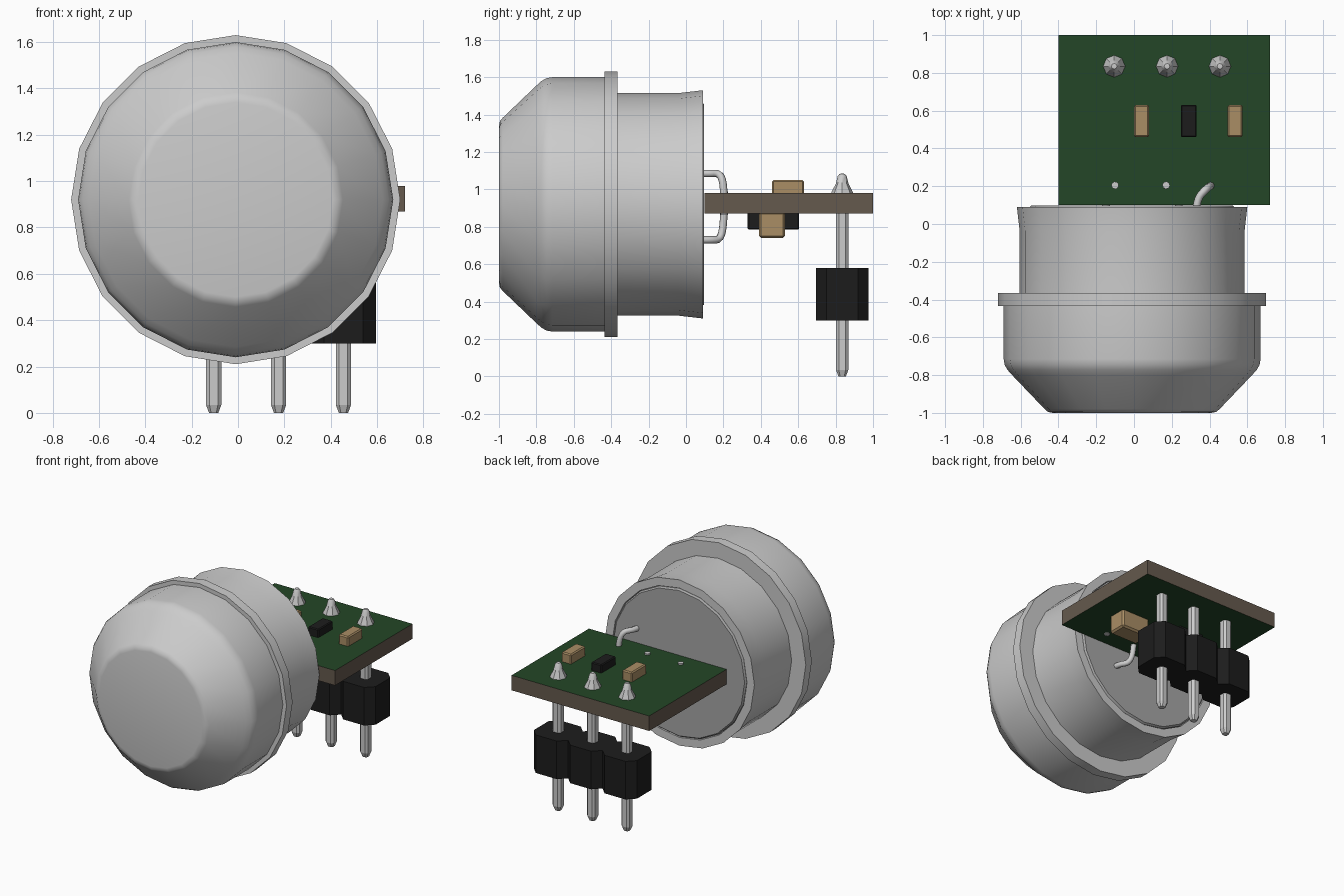
import bpy, bmesh, math
from mathutils import Vector, Matrix

if "Cube" in bpy.data.objects:
    bpy.data.objects.remove(bpy.data.objects["Cube"])


def material(name, rgb):
    m = bpy.data.materials.new(name)
    m.diffuse_color = (*rgb, 1)
    m.use_nodes = True
    m.node_tree.nodes["Principled BSDF"].inputs["Base Color"].default_value = m.diffuse_color
    return m


GREEN = material("board green", (0.017, 0.062, 0.02))
BROWN = material("board edge", (0.13, 0.10, 0.075))
BLACK = material("black plastic", (0.012, 0.012, 0.012))
TAN = material("ceramic tan", (0.40, 0.27, 0.13))
DARK = material("dark metal", (0.38, 0.38, 0.38))


def finish(name, bm, mat=None, smooth=None):
    bmesh.ops.recalc_face_normals(bm, faces=bm.faces)
    me = bpy.data.meshes.new(name)
    bm.to_mesh(me)
    bm.free()
    ob = bpy.data.objects.new(name, me)
    bpy.context.collection.objects.link(ob)
    if mat:
        me.materials.append(mat)
    if smooth:
        bpy.ops.object.select_all(action='DESELECT')
        ob.select_set(True)
        bpy.context.view_layer.objects.active = ob
        bpy.ops.object.shade_smooth_by_angle(angle=math.radians(smooth))
    return ob


def box(name, x, y, z, mat=None, bevel=0.0):
    bm = bmesh.new()
    lo, hi = Vector((x[0], y[0], z[0])), Vector((x[1], y[1], z[1]))
    bmesh.ops.create_cube(bm, size=1, matrix=Matrix.Translation((lo + hi) / 2)
                          @ Matrix.Diagonal((*(hi - lo), 1)))
    if bevel:
        bmesh.ops.bevel(bm, geom=bm.edges[:], offset=bevel, segments=1, affect='EDGES')
    return finish(name, bm, mat)


def lathe(name, profile, sides, origin, along_y=False, mat=None, smooth=30):
    """Spin (radius, height) points round z, or round y when along_y is set."""
    bm = bmesh.new()
    vs = [bm.verts.new((r, 0, h)) for r, h in profile]
    edges = [bm.edges.new(p) for p in zip(vs, vs[1:])]
    bmesh.ops.spin(bm, geom=vs + edges, axis=(0, 0, 1), cent=(0, 0, 0),
                   angle=math.tau, steps=sides)
    bmesh.ops.remove_doubles(bm, verts=bm.verts, dist=1e-4)
    rot = Matrix.Rotation(-math.pi / 2, 4, 'X') if along_y else Matrix()
    bm.transform(Matrix.Translation(origin) @ rot)
    return finish(name, bm, mat, smooth)


def prism(name, outline, z0, z1, mat=None):
    bm = bmesh.new()
    f = bm.faces.new([bm.verts.new((x, y, z0)) for x, y in outline])
    top = bmesh.ops.extrude_face_region(bm, geom=[f])["geom"]
    bmesh.ops.translate(bm, vec=(0, 0, z1 - z0),
                        verts=[v for v in top if isinstance(v, bmesh.types.BMVert)])
    return finish(name, bm, mat)


def wire(name, points, radius=0.02):
    cu = bpy.data.curves.new(name, 'CURVE')
    cu.dimensions = '3D'
    cu.bevel_depth, cu.bevel_resolution = radius, 2
    cu.use_fill_caps = True
    sp = cu.splines.new('NURBS')
    sp.points.add(len(points) - 1)
    for p, co in zip(sp.points, points):
        p.co = (*co, 1)
    sp.use_endpoint_u = True
    sp.order_u, sp.resolution_u = 3, 4
    ob = bpy.data.objects.new(name, cu)
    bpy.context.collection.objects.link(ob)


# Metal can: rounded nose, flange, flared rear sleeve
can_axis = (-0.01, 0, 0.92)
lathe("sensor_can", [(0, -1), (0.42, -1), (0.445, -0.995), (0.463, -0.98),
                     (0.635, -0.80), (0.66, -0.772), (0.675, -0.745), (0.68, -0.715),
                     (0.68, -0.435), (0.71, -0.435), (0.71, -0.365), (0.595, -0.365),
                     (0.595, -0.04), (0.61, 0.09), (0.55, 0.09), (0.545, 0.05)],
      20, can_axis, True)
lathe("can_base_plate", [(0, 0.04), (0.545, 0.04), (0.545, 0.085), (0.535, 0.097), (0, 0.097)],
      20, can_axis, True, DARK)

# Circuit board: green faces with brown edges
board = box("circuit_board", (-0.40, 0.72), (0.10, 1.0), (0.87, 0.98), GREEN)
board.data.materials.append(BROWN)
for face in board.data.polygons:
    face.material_index = int(abs(face.normal.z) < 0.5)

# Surface components, above and below the board
for i, x in enumerate((0.04, 0.535)):
    box(f"top_capacitor_{i}", (x - 0.04, x + 0.04), (0.46, 0.63), (0.97, 1.05), TAN, 0.008)
box("top_resistor", (0.248, 0.332), (0.46, 0.63), (0.97, 1.04), BLACK, 0.006)
box("bottom_capacitor", (0.31, 0.54), (0.39, 0.53), (0.74, 0.88), TAN, 0.012)
box("bottom_chip", (-0.10, 0.10), (0.33, 0.605), (0.785, 0.88), BLACK, 0.006)

# Pin header housing: three chamfered cells in one block
pin_x, pin_y = (-0.105, 0.175, 0.455), 0.835
front = []
for x in pin_x:
    front += [(x - 0.14, -0.085), (x - 0.085, -0.14), (x + 0.085, -0.14)]
front.append((pin_x[-1] + 0.14, -0.085))
outline = [(x, pin_y + d) for x, d in front] + [(x, pin_y - d) for x, d in reversed(front)]
prism("header_housing", outline, 0.30, 0.58, BLACK)

# Header pins with tapered tips, and solder joints on the board
for i, x in enumerate(pin_x):
    bm = bmesh.new()
    rings = []
    for z, h in ((0, 0.02), (0.035, 0.033), (1.0, 0.033)):
        c = h * 0.55
        rings.append([bm.verts.new((x + a, pin_y + b, z)) for a, b in
                      ((h, -c), (h, c), (c, h), (-c, h), (-h, c), (-h, -c), (-c, -h), (c, -h))])
    for a, b in zip(rings, rings[1:]):
        for k in range(8):
            bm.faces.new((a[k], a[(k + 1) % 8], b[(k + 1) % 8], b[k]))
    bm.faces.new(rings[0])
    bm.faces.new(rings[-1])
    finish(f"header_pin_{i}", bm)
    lathe(f"solder_joint_{i}", [(0, 0.975), (0.06, 0.975), (0.055, 0.99), (0.034, 1.03),
                                (0.024, 1.07), (0.015, 1.083), (0, 1.085)],
          8, (x, pin_y, 0), smooth=40)

# Lead wires from the can base into the board
for i, (x0, x1, z0, z1, z2) in enumerate(((0.33, 0.41, 1.085, 0.98, 0.862),
                                          (0.24, 0.17, 0.73, 0.87, 0.99),
                                          (-0.15, -0.10, 0.73, 0.87, 0.99))):
    wire(f"lead_wire_{i}", [(x0, 0.06, z0), (x0, 0.13, z0), (x0 + (x1 - x0) * 0.7, 0.19, z0),
                            (x1, 0.205, z1), (x1, 0.205, z2)])
